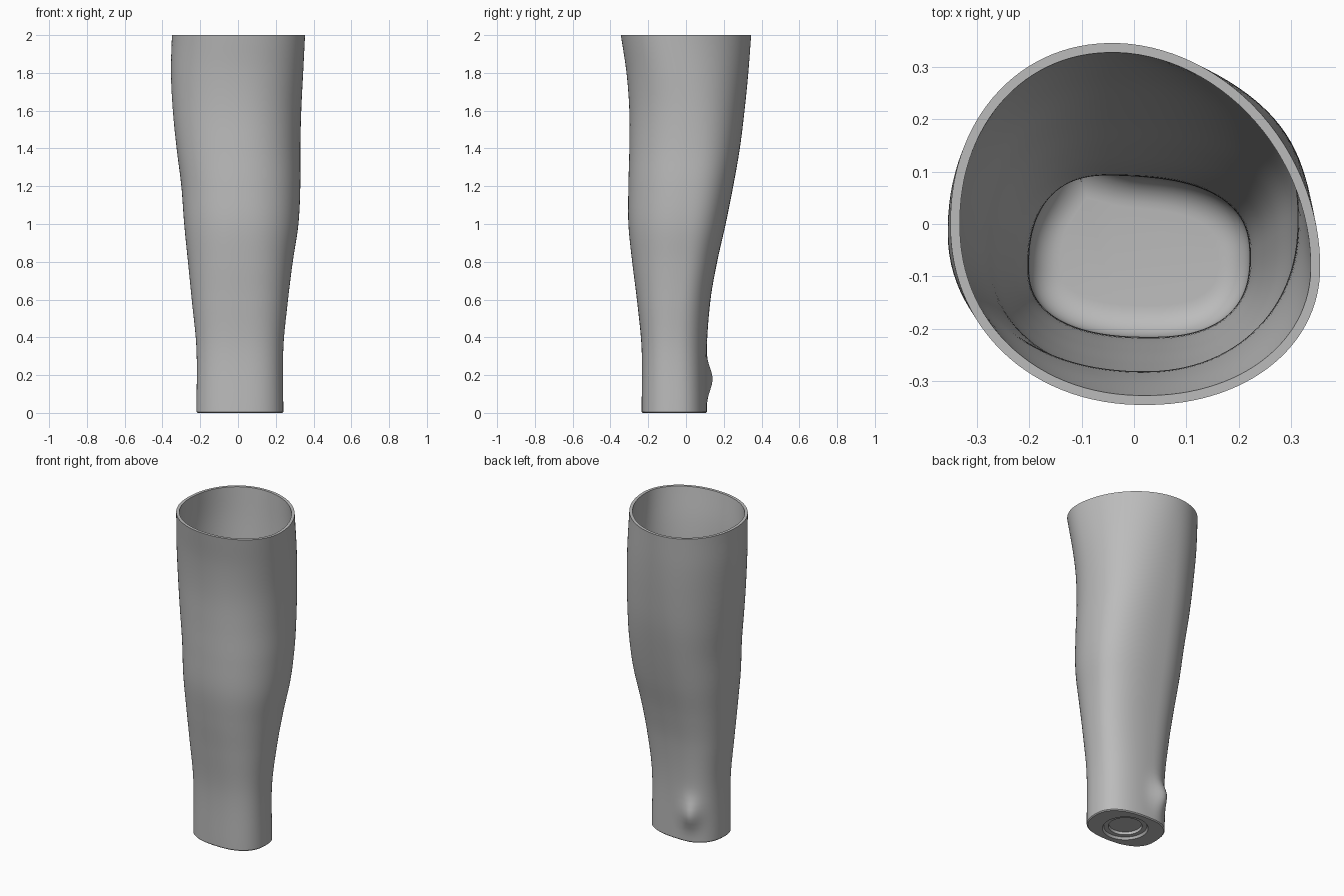
import bpy, bmesh, math
from mathutils import Vector

if "Cube" in bpy.data.objects:
    bpy.data.objects.remove(bpy.data.objects["Cube"])

SEGMENTS = 112
ROWS = 64
WALL = 0.018
FLOOR = 0.12

# Extents by height: z, left edge, right edge, front edge, back edge
EXTENTS = [
    (0, -.22, .24, -.235, .11),
    (.34, -.22, .24, -.235, .11),
    (.6, -.245, .265, -.26, .13),
    (.8, -.265, .29, -.285, .165),
    (1, -.285, .32, -.305, .21),
    (1.2, -.3, .33, -.305, .25),
    (1.4, -.325, .33, -.3, .285),
    (1.6, -.345, .335, -.3, .31),
    (1.8, -.355, .345, -.315, .33),
    (2, -.35, .355, -.345, .345),
]
# Outline character by height: z, x of back peak, x of front peak,
# y of -x peak, y of +x peak, fullness of the back +x corner, of the others
CHARACTER = [
    (0, -.04, .03, -.08, -.06, 2.5, 2.4),
    (.4, -.04, .03, -.08, -.06, 2.5, 2.4),
    (1.2, -.04, .02, -.04, 0, 2.6, 2.2),
    (1.6, -.04, .02, -.03, 0, 2.3, 2.1),
    (2, -.04, .02, 0, -.08, 1.93, 2.1),
]


def sample(table, z):
    """Smooth interpolation of a table by height."""
    last = len(table) - 1
    i = max(k for k in range(last) if table[k][0] <= z or k == 0)
    a, b = table[i], table[i + 1]
    before, after = table[max(i - 1, 0)], table[min(i + 2, last)]
    h = b[0] - a[0]
    t = (z - a[0]) / h
    result = []
    for c in range(1, len(a)):
        m0 = (b[c] - before[c]) / (b[0] - before[0]) * h
        m1 = (after[c] - a[c]) / (after[0] - a[0]) * h
        d = b[c] - a[c]
        result.append(a[c] + t * (m0 + t * (3 * d - 2 * m0 - m1 + t * (m0 + m1 - 2 * d))))
    return result


def bump(x, y, z):
    """Rounded swelling low on the back."""
    return .042 * math.exp(-((x + .1) / .06) ** 2 - ((y - .1) / .07) ** 2 - ((z - .18) / .085) ** 2)


def outline(z, inset=0):
    """Four joined superellipse quarters, moved inwards by inset."""
    left, right, front, back = sample(EXTENTS, z)
    xb, xf, yl, yr, full, other = sample(CHARACTER, z)
    points = []
    for k in range(SEGMENTS):
        a = math.tau * (k + .5) / SEGMENTS
        c, s = math.cos(a), math.sin(a)
        cx, cy = (xb if s > 0 else xf), (yr if c > 0 else yl)
        rx = right - cx if c > 0 else cx - left
        ry = back - cy if s > 0 else cy - front
        n = full if c > 0 and s > 0 else other
        x = cx + math.copysign(rx * abs(c) ** (2 / n), c)
        y = cy + math.copysign(ry * abs(s) ** (2 / n), s)
        w = bump(x, y, z)
        points.append(Vector((x - .4 * w, y + .9 * w)))
    moved = []
    for k, p in enumerate(points):
        d = (points[(k + 1) % SEGMENTS] - points[k - 1]).normalized()
        moved.append(p + Vector((-d.y, d.x)) * inset)
    return moved


def circle(radius):
    steps = [math.tau * (k + .5) / SEGMENTS for k in range(SEGMENTS)]
    return [Vector((.01 + radius * math.cos(a), -.065 + radius * math.sin(a))) for a in steps]


# Rings from the underside centre, up the outside, over the rim, down to the floor
rings = []
for radius, z in [(.092, .03), (.096, .014), (.122, .014), (.13, 0)]:
    rings.append((circle(radius), z))
rings.append((outline(0, .006), 0))
rings.append((outline(.006), .006))
for i in range(1, ROWS + 1):
    z = 2 * i / ROWS
    rings.append((outline(z), z))
fillet = .06
for i in range(ROWS + 1):
    z = 2 + (FLOOR + fillet - 2) * i / ROWS
    rings.append((outline(z, WALL), z))
for i in range(1, 9):
    a = math.pi / 2 * i / 8
    z = FLOOR + fillet * (1 - math.sin(a))
    rings.append((outline(z, WALL + fillet * (1 - math.cos(a))), z))

bm = bmesh.new()
loops = [[bm.verts.new((p.x, p.y, z)) for p in ring] for ring, z in rings]
for lower, upper in zip(loops, loops[1:]):
    for k in range(SEGMENTS):
        j = (k + 1) % SEGMENTS
        bm.faces.new((lower[k], lower[j], upper[j], upper[k]))
bm.faces.new(loops[0][::-1])
bm.faces.new(loops[-1])
bmesh.ops.recalc_face_normals(bm, faces=bm.faces)
mesh = bpy.data.meshes.new("hollow_sleeve")
bm.to_mesh(mesh)
bm.free()

sleeve = bpy.data.objects.new("hollow_sleeve", mesh)
bpy.context.collection.objects.link(sleeve)

# Plain grey material
grey = bpy.data.materials.new("plain_grey")
grey.use_nodes = True
colour = (.5, .5, .5, 1)
grey.diffuse_color = colour
grey.node_tree.nodes["Principled BSDF"].inputs["Base Color"].default_value = colour
mesh.materials.append(grey)

bpy.ops.object.select_all(action="DESELECT")
sleeve.select_set(True)
bpy.context.view_layer.objects.active = sleeve
bpy.ops.object.shade_smooth_by_angle(angle=math.radians(35))
